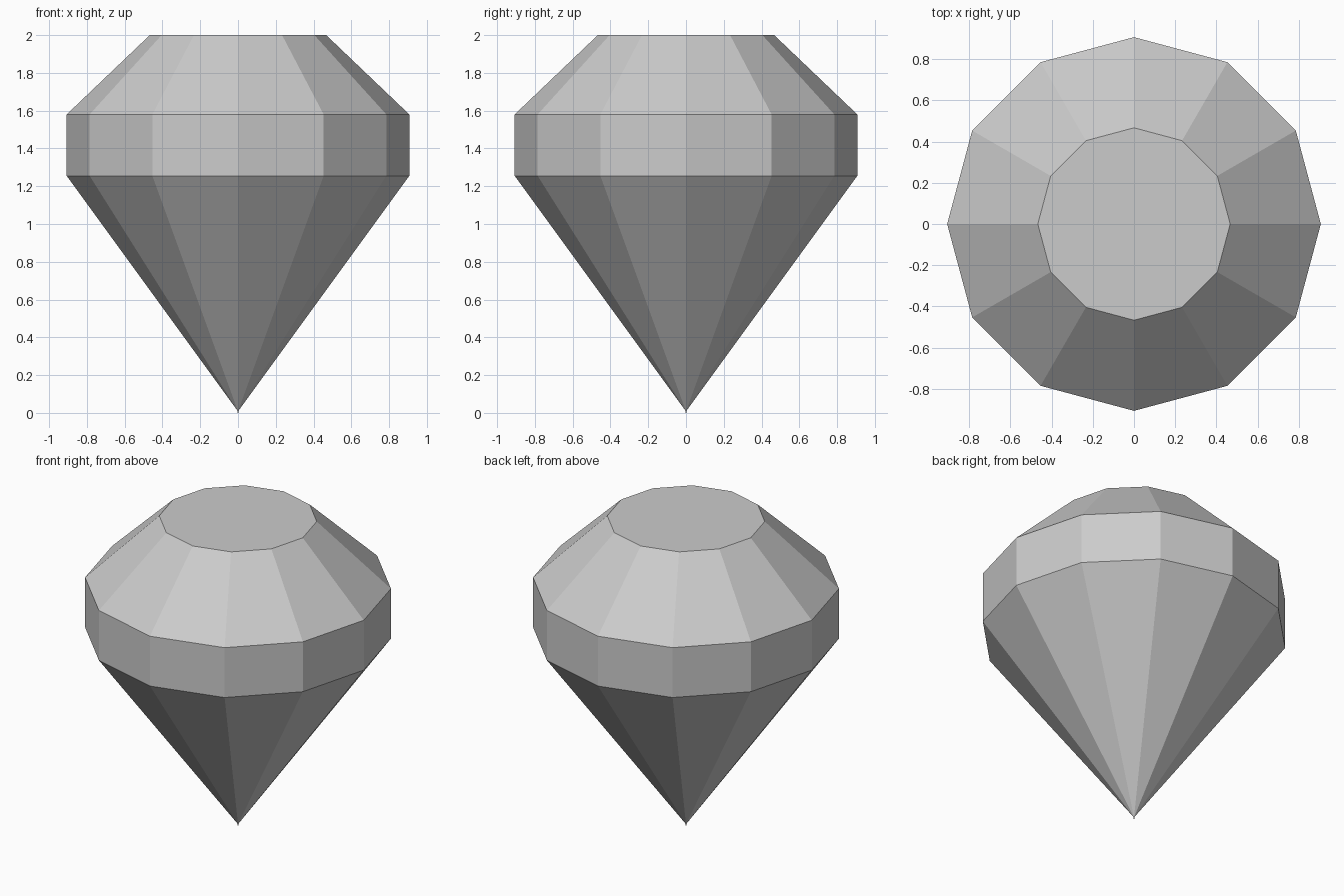
import bpy
import bmesh
from math import cos, sin, tau

SIDES = 12

cube = bpy.data.objects.get("Cube")
if cube:
    bpy.data.objects.remove(cube, do_unlink=True)

# One plain grey for the whole stone
grey = bpy.data.materials.new("stone grey")
grey.use_nodes = True
colour = (0.6, 0.6, 0.6, 1)
grey.diffuse_color = colour
grey.node_tree.nodes["Principled BSDF"].inputs["Base Color"].default_value = colour

# Radius and height of each ring: tiny tip, girdle bottom, girdle top, table
profile = [(0.003, 0), (0.003, 0.012), (0.907, 1.255), (0.907, 1.58), (0.467, 2)]

# Stack the rings and bridge them with flat facets
bm = bmesh.new()
rings = [[bm.verts.new((r * cos(tau * i / SIDES), r * sin(tau * i / SIDES), z))
          for i in range(SIDES)] for r, z in profile]
for low, high in zip(rings, rings[1:]):
    for i in range(SIDES):
        j = (i + 1) % SIDES
        bm.faces.new((low[i], low[j], high[j], high[i]))

# Close the tip and the flat table
bm.faces.new(rings[0][::-1])
bm.faces.new(rings[-1])

mesh = bpy.data.meshes.new("cut_gem")
bm.to_mesh(mesh)
bm.free()
mesh.materials.append(grey)
gem = bpy.data.objects.new("cut_gem", mesh)
bpy.context.collection.objects.link(gem)
